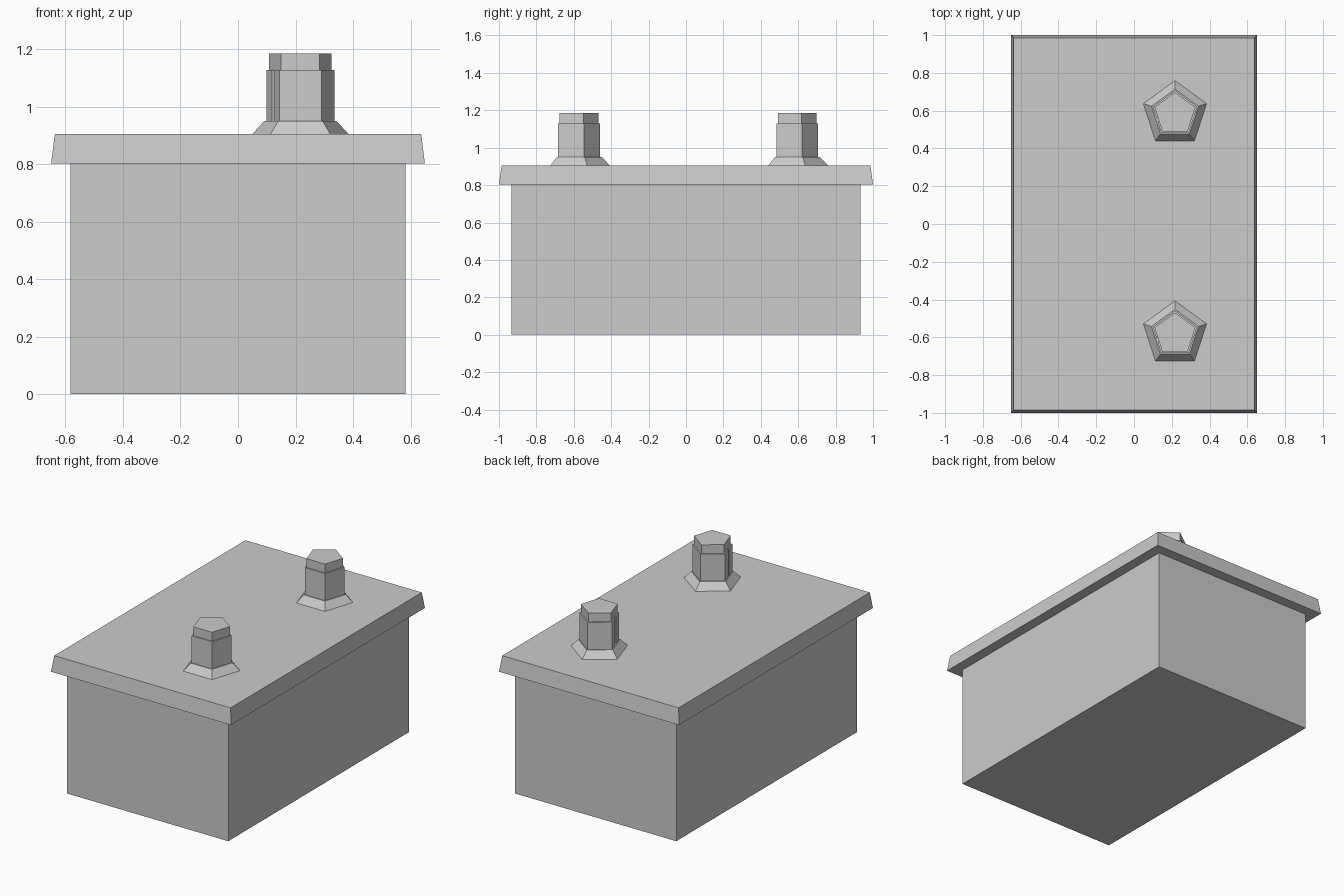
import bpy
import bmesh
from math import cos, sin, radians

if "Cube" in bpy.data.objects:
    bpy.data.objects.remove(bpy.data.objects["Cube"])


def loft(name, rings, loc=(0, 0, 0)):
    """Closed solid through rings, each given as (xy outline, z)."""
    bm = bmesh.new()
    loops = [[bm.verts.new((x, y, z)) for x, y in pts] for pts, z in rings]
    for a, b in zip(loops, loops[1:]):
        n = len(a)
        for i in range(n):
            j = (i + 1) % n
            bm.faces.new((a[i], a[j], b[j], b[i]))
    bm.faces.new(loops[0][::-1])
    bm.faces.new(loops[-1])
    bmesh.ops.recalc_face_normals(bm, faces=bm.faces)
    mesh = bpy.data.meshes.new(name)
    bm.to_mesh(mesh)
    bm.free()
    obj = bpy.data.objects.new(name, mesh)
    obj.location = loc
    bpy.context.collection.objects.link(obj)
    return obj


def rect(hx, hy):
    return [(-hx, -hy), (hx, -hy), (hx, hy), (-hx, hy)]


def pentagon(r, start=90):
    return [(r * cos(radians(start + 72 * k)), r * sin(radians(start + 72 * k)))
            for k in range(5)]


def slit_side(r, gap):
    """Pentagon outline opened by a narrow gap in the face towards -x, -y."""
    pts = pentagon(r, 234)
    a, b = pts[-1], pts[0]
    mx, my = (a[0] + b[0]) / 2, (a[1] + b[1]) / 2
    tx, ty = cos(radians(288)) * gap / 2, sin(radians(288)) * gap / 2
    return [(mx + tx, my + ty)] + pts + [(mx - tx, my - ty)]


# Case and tapered lid
loft("battery_case", [(rect(0.583, 0.933), 0), (rect(0.583, 0.933), 0.802)])
loft("lid", [(rect(0.65, 1.0), 0.802), (rect(0.637, 0.986), 0.905)])

# Two terminals: flared base, inner post, split clamp ring
clamp = slit_side(0.124, 0.018) + slit_side(0.114, 0.018)[::-1]
for side, y in (("front", -0.583), ("back", 0.583)):
    loc = (0.217, y, 0)
    loft(f"{side}_terminal_base",
         [(pentagon(0.177), 0.904), (pentagon(0.131), 0.951)], loc)
    loft(f"{side}_terminal_post",
         [(pentagon(0.114), 0.94), (pentagon(0.114), 1.185)], loc)
    loft(f"{side}_terminal_clamp", [(clamp, 0.95), (clamp, 1.128)], loc)
